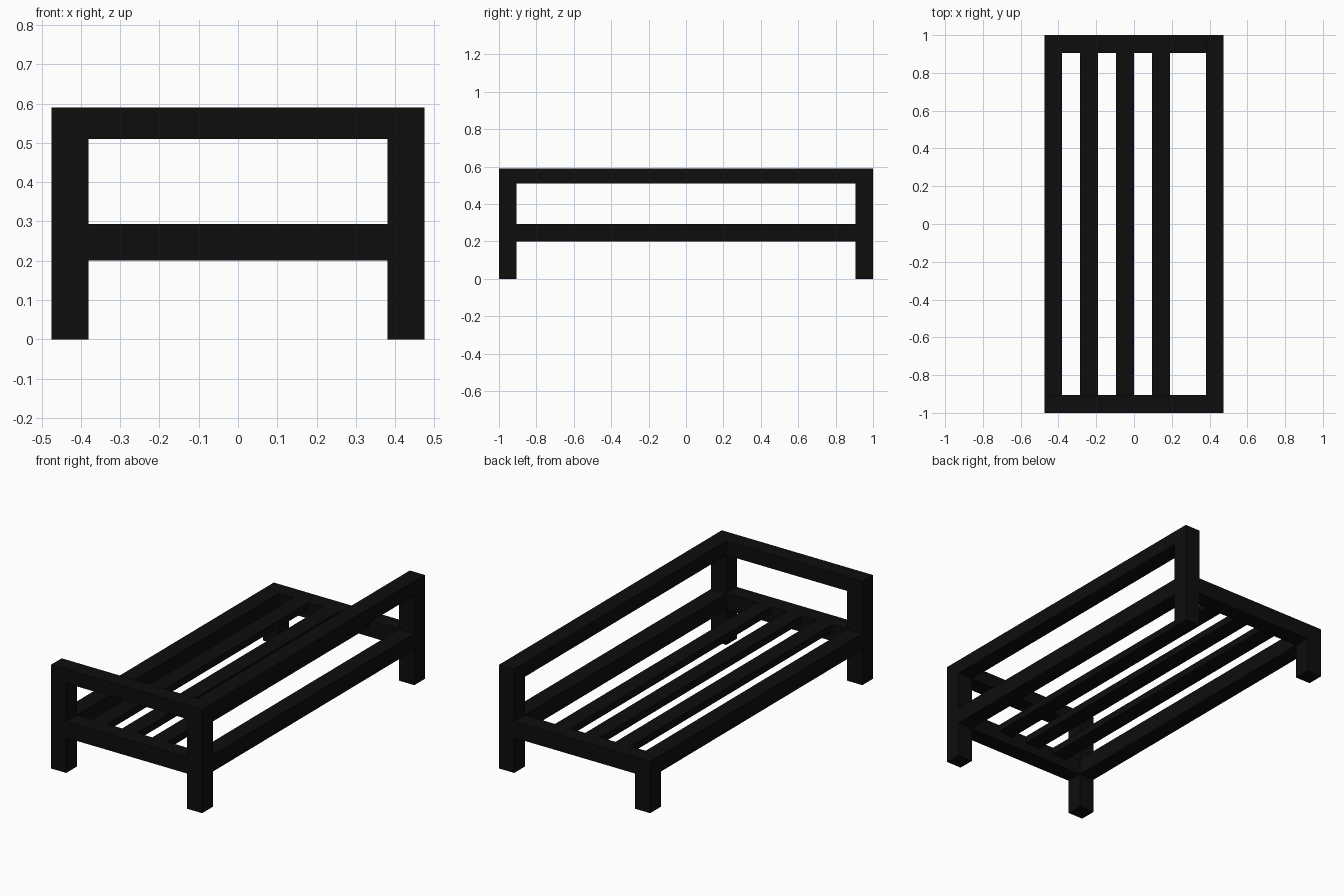
import bpy

cube = bpy.data.objects.get("Cube")
if cube:
    bpy.data.objects.remove(cube, do_unlink=True)

# Single black finish
black = bpy.data.materials.new("black_paint")
black.use_nodes = True
colour = (0.004, 0.004, 0.004, 1)
black.diffuse_color = colour
black.node_tree.nodes["Principled BSDF"].inputs["Base Color"].default_value = colour

HALF_X, HALF_Y = 0.475, 1.0
BEAM = 0.095
TOP, SEAT, UNDER = 0.59, 0.293, 0.2
UPPER_UNDER = 0.51
SLAT = 0.04
IN_X, IN_Y = HALF_X - BEAM, HALF_Y - BEAM


def box(name, x, y, z):
    """Box spanning the given (low, high) ranges."""
    spans = (x, y, z)
    bpy.ops.mesh.primitive_cube_add(size=1, location=[(a + b) / 2 for a, b in spans])
    obj = bpy.context.object
    obj.name = name
    obj.scale = [b - a for a, b in spans]
    bpy.ops.object.transform_apply(location=False, rotation=False, scale=True)
    obj.data.materials.append(black)


def edge(sign, inner, outer):
    return (inner, outer) if sign > 0 else (-outer, -inner)


# Corner posts: only the back right-hand corner (-x, +y) is low
for sx, side in ((1, "left"), (-1, "right")):
    for sy, end in ((1, "back"), (-1, "front")):
        low = sx < 0 and sy > 0
        box(f"{end}_{side}_post", edge(sx, IN_X, HALF_X), edge(sy, IN_Y, HALF_Y),
            (0, SEAT if low else TOP))

# Seat frame
for s, side, end in ((1, "left", "back"), (-1, "right", "front")):
    box(f"{side}_seat_rail", edge(s, IN_X, HALF_X), (-IN_Y, IN_Y), (UNDER, SEAT))
    box(f"{end}_seat_rail", (-IN_X, IN_X), edge(s, IN_Y, HALF_Y), (UNDER, SEAT))

# Backrest rail and armrest rail
box("backrest_rail", (IN_X, HALF_X), (-IN_Y, IN_Y), (UPPER_UNDER, TOP))
box("armrest_rail", (-IN_X, IN_X), (-HALF_Y, -IN_Y), (UPPER_UNDER, TOP))

# Seat slats, spaced one slat width apart from the open side
for i in range(3):
    x = -IN_X + BEAM * (2 * i + 1)
    box(f"seat_slat_{i + 1}", (x, x + BEAM), (-IN_Y, IN_Y), (SEAT - SLAT, SEAT))
